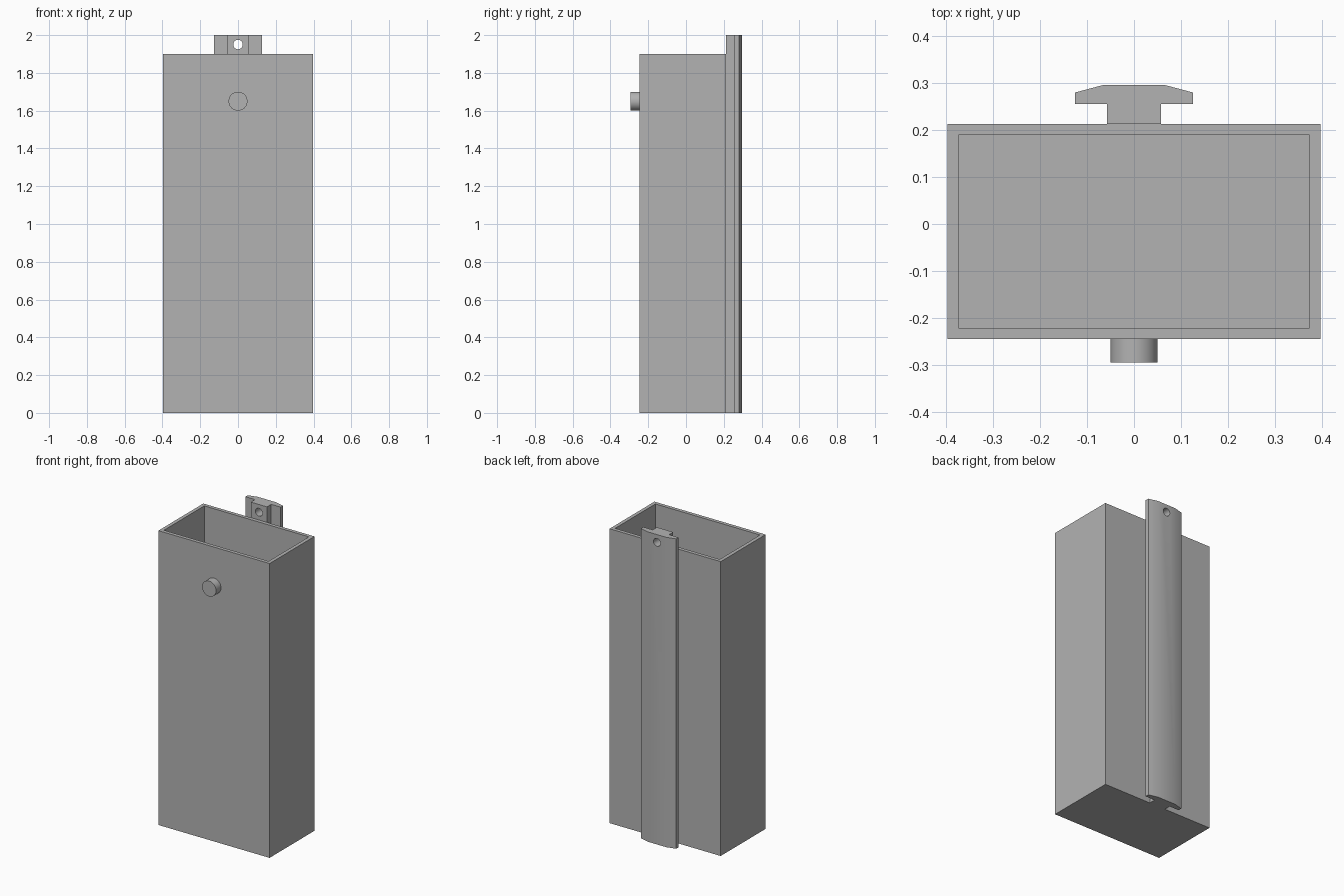
import bpy
import bmesh
import math
from mathutils import Matrix, Vector

cube = bpy.data.objects.get("Cube")
if cube:
    bpy.data.objects.remove(cube, do_unlink=True)

grey = bpy.data.materials.new("plain grey")
grey.use_nodes = True
colour = (0.45, 0.45, 0.45, 1)
grey.diffuse_color = colour
grey.node_tree.nodes["Principled BSDF"].inputs["Base Color"].default_value = colour


def finish(name, bm):
    bmesh.ops.recalc_face_normals(bm, faces=bm.faces)
    mesh = bpy.data.meshes.new(name)
    bm.to_mesh(mesh)
    bm.free()
    mesh.materials.append(grey)
    obj = bpy.data.objects.new(name, mesh)
    bpy.context.collection.objects.link(obj)
    return obj


def smooth(obj):
    bpy.ops.object.select_all(action='DESELECT')
    obj.select_set(True)
    bpy.context.view_layer.objects.active = obj
    bpy.ops.object.shade_smooth_by_angle(angle=math.radians(30))


def cylinder_y(name, radius, y0, y1, z):
    """Round bar lying along y."""
    bm = bmesh.new()
    place = Matrix.Translation((0, (y0 + y1) / 2, z)) @ Matrix.Rotation(math.pi / 2, 4, 'X')
    bmesh.ops.create_cone(bm, cap_ends=True, segments=48, radius1=radius,
                          radius2=radius, depth=y1 - y0, matrix=place)
    return finish(name, bm)


# Open-topped box: inset the top face and push it down to the floor
front, back, height, wall = -0.245, 0.213, 1.9, 0.033
bm = bmesh.new()
size = Matrix.Diagonal((0.794, back - front, height, 1))
bmesh.ops.create_cube(bm, size=1, matrix=Matrix.Translation((0, (front + back) / 2, height / 2)) @ size)
top = max(bm.faces, key=lambda f: f.calc_center_median().z)
bmesh.ops.inset_region(bm, faces=[top], thickness=wall)
inner = bmesh.ops.extrude_discrete_faces(bm, faces=[top])["faces"][0]
bmesh.ops.translate(bm, verts=inner.verts, vec=(0, 0, wall - height))
finish("box", bm)

# Mounting rail: mirrored T profile drawn upwards
half = [(0.058, back), (0.058, 0.256), (0.126, 0.256), (0.126, 0.28), (0.066, 0.296)]
profile = half + [(-x, y) for x, y in reversed(half)]
bm = bmesh.new()
base = bm.faces.new([bm.verts.new((x, y, 0)) for x, y in profile])
raised = bmesh.ops.extrude_face_region(bm, geom=[base])["geom"]
bmesh.ops.translate(bm, verts=[v for v in raised if isinstance(v, bmesh.types.BMVert)],
                    vec=Vector((0, 0, 2)))
rail = finish("mounting_rail", bm)

# Hanging hole through the top of the rail
cutter = cylinder_y("hole_cutter", 0.025, 0.15, 0.35, 1.95)
cutter.hide_render = True
cut = rail.modifiers.new("hanging hole", 'BOOLEAN')
cut.operation = 'DIFFERENCE'
cut.solver = 'EXACT'
cut.object = cutter
bpy.context.view_layer.objects.active = rail
bpy.ops.object.modifier_apply(modifier=cut.name)
bpy.data.objects.remove(cutter, do_unlink=True)
smooth(rail)

# Round peg on the front
smooth(cylinder_y("front_peg", 0.05, -0.295, front, 1.65))
